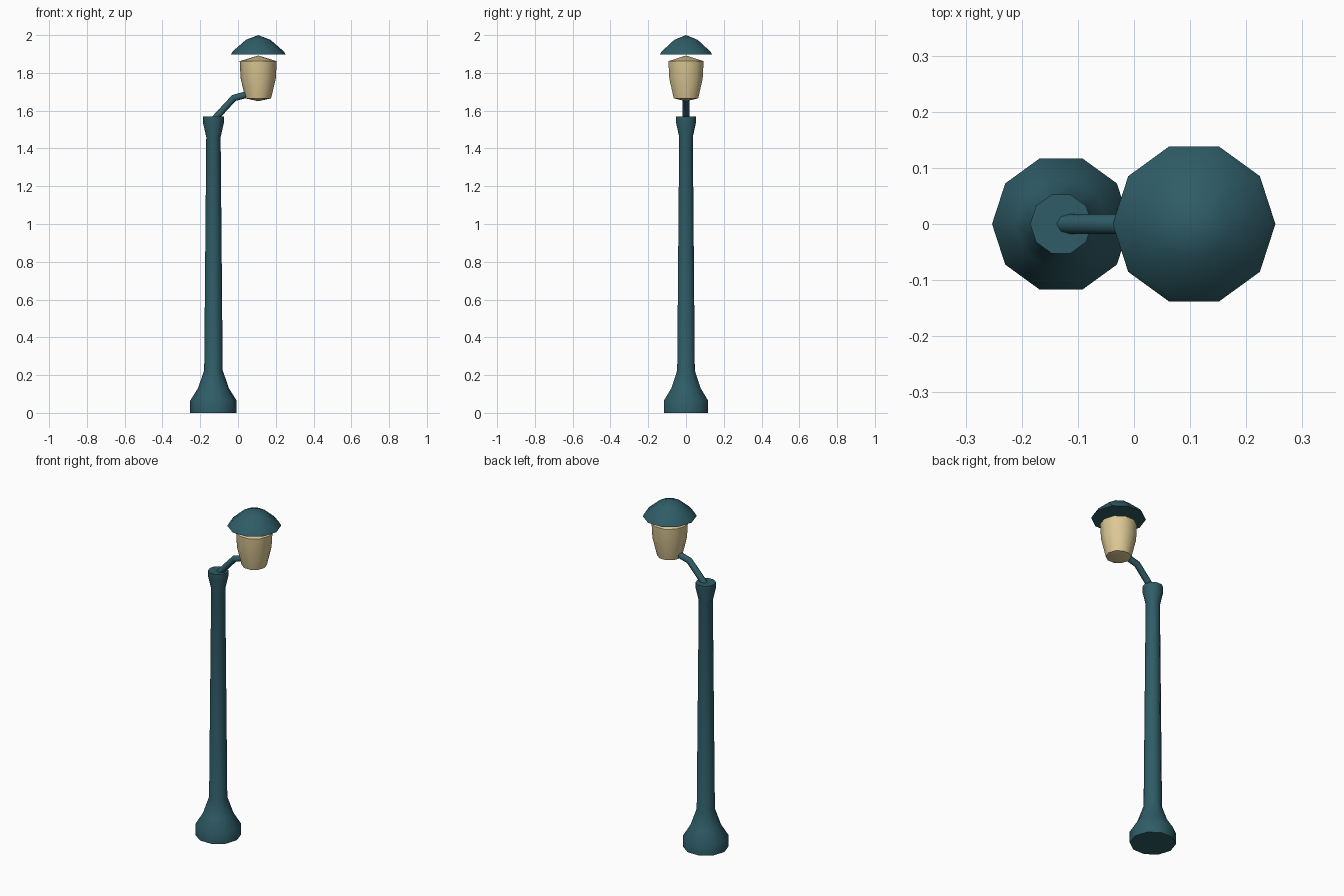
import bpy
import math

SIDES = 10

cube = bpy.data.objects.get("Cube")
if cube:
    bpy.data.objects.remove(cube, do_unlink=True)


def make_material(name, rgb):
    mat = bpy.data.materials.new(name)
    mat.use_nodes = True
    color = (*rgb, 1.0)
    mat.diffuse_color = color
    mat.node_tree.nodes["Principled BSDF"].inputs["Base Color"].default_value = color
    return mat


def finish(obj, mat, angle):
    obj.data.materials.clear()
    obj.data.materials.append(mat)
    bpy.ops.object.select_all(action="DESELECT")
    obj.select_set(True)
    bpy.context.view_layer.objects.active = obj
    bpy.ops.object.shade_smooth_by_angle(angle=math.radians(angle))


def lathe(name, x, profile, mat, angle=50):
    """Turn a (radius, height) profile, listed bottom to top, into a closed solid."""
    verts, rings, faces = [], [], []
    for r, z in profile:
        count = SIDES if r > 0 else 1
        rings.append([len(verts) + i for i in range(count)])
        for i in range(count):
            a = math.tau * i / SIDES
            verts.append((x + r * math.cos(a), r * math.sin(a), z))
    for low, high in zip(rings, rings[1:]):
        for i in range(SIDES):
            j = (i + 1) % SIDES
            if len(high) == 1:
                faces.append((low[i], low[j], high[0]))
            elif len(low) == 1:
                faces.append((low[0], high[j], high[i]))
            else:
                faces.append((low[i], low[j], high[j], high[i]))
    if len(rings[0]) > 1:
        faces.append(rings[0][::-1])
    if len(rings[-1]) > 1:
        faces.append(rings[-1])
    mesh = bpy.data.meshes.new(name)
    mesh.from_pydata(verts, [], faces)
    obj = bpy.data.objects.new(name, mesh)
    bpy.context.collection.objects.link(obj)
    finish(obj, mat, angle)
    return obj


def tube(name, points, radius, mat):
    curve = bpy.data.curves.new(name, "CURVE")
    curve.dimensions = "3D"
    curve.bevel_depth = radius
    curve.bevel_resolution = 2
    curve.use_fill_caps = True
    spline = curve.splines.new("POLY")
    spline.points.add(len(points) - 1)
    for point, (x, z) in zip(spline.points, points):
        point.co = (x, 0, z, 1)
    obj = bpy.data.objects.new(name, curve)
    bpy.context.collection.objects.link(obj)
    bpy.ops.object.select_all(action="DESELECT")
    obj.select_set(True)
    bpy.context.view_layer.objects.active = obj
    bpy.ops.object.convert(target="MESH")
    finish(bpy.context.view_layer.objects.active, mat, 60)


teal = make_material("painted teal metal", (0.028, 0.108, 0.135))
cream = make_material("warm cream glass", (0.72, 0.58, 0.30))

POST_X, LAMP_X = -0.13, 0.107

# Post with flared foot and collar
lathe("post", POST_X, [(0.123, 0), (0.123, 0.065), (0.082, 0.13), (0.049, 0.225),
                       (0.038, 1.46), (0.055, 1.535), (0.055, 1.568)], teal)

# Bent arm from the collar to the lantern
tube("arm", [(-0.13, 1.55), (-0.022, 1.667), (0.07, 1.692)], 0.018, teal)

# Glass lantern
lathe("lantern", LAMP_X, [(0, 1.65), (0.068, 1.665), (0.093, 1.77),
                          (0.098, 1.862), (0, 1.892)], cream)

# Hood above the lantern
lathe("hood", LAMP_X, [(0.145, 1.897), (0.137, 1.912), (0.065, 1.975), (0, 2.0)], teal)
